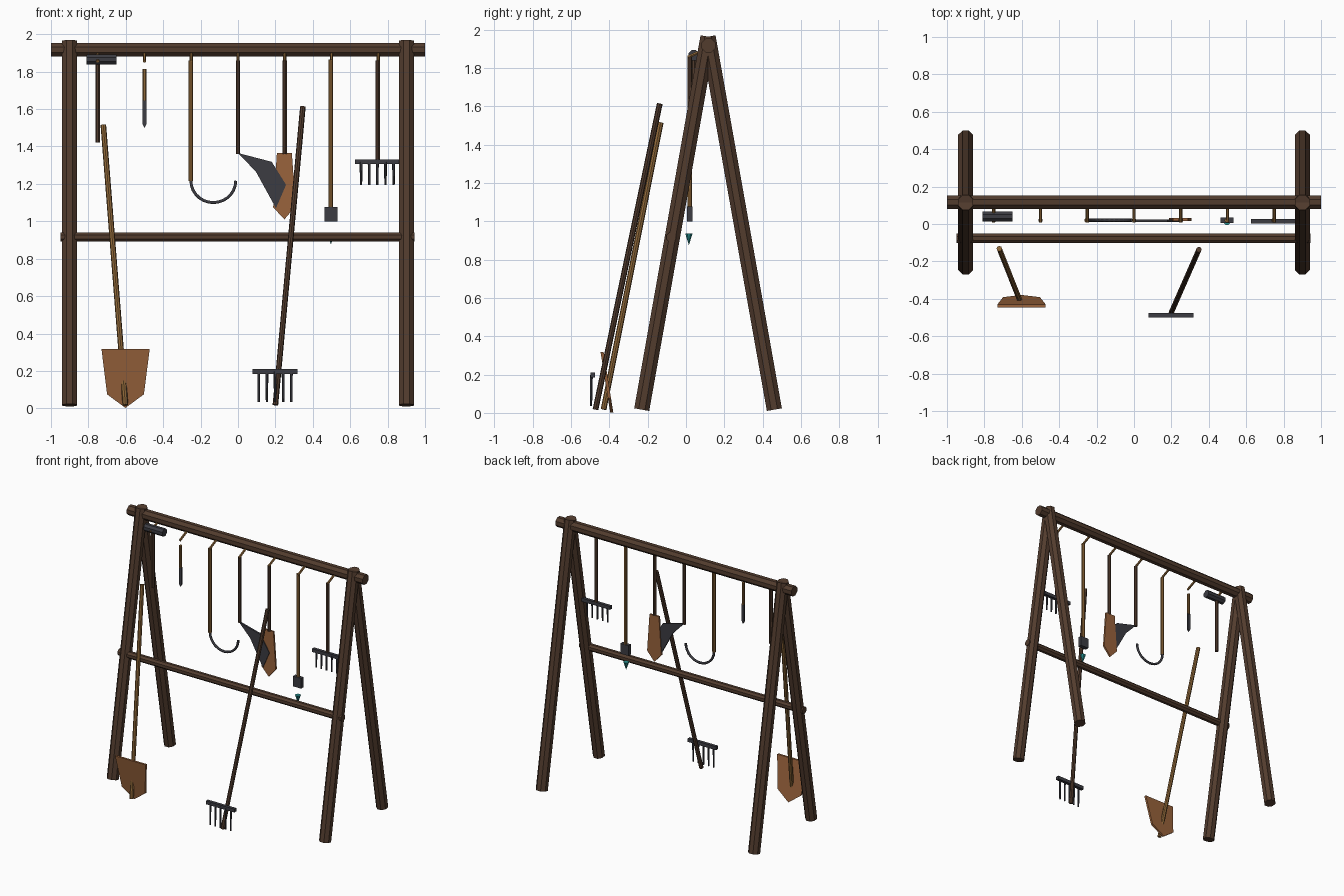
import bpy, bmesh, math
from mathutils import Vector, Matrix

if "Cube" in bpy.data.objects:
    bpy.data.objects.remove(bpy.data.objects["Cube"])


def mat(name, rgb):
    m = bpy.data.materials.new(name)
    m.diffuse_color = (*rgb, 1)
    m.use_nodes = True
    m.node_tree.nodes["Principled BSDF"].inputs["Base Color"].default_value = m.diffuse_color
    return m


DARK = mat("dark_wood", (0.085, 0.045, 0.027))
TAN = mat("pale_wood", (0.27, 0.135, 0.04))
IRON = mat("iron", (0.045, 0.045, 0.055))
COPPER = mat("copper", (0.32, 0.125, 0.045))
TEAL = mat("teal", (0.02, 0.28, 0.28))


def finish(name, bm, m):
    bmesh.ops.recalc_face_normals(bm, faces=bm.faces)
    me = bpy.data.meshes.new(name)
    bm.to_mesh(me)
    bm.free()
    me.materials.append(m)
    ob = bpy.data.objects.new(name, me)
    bpy.context.collection.objects.link(ob)
    return ob


def pole(name, a, b, r, m, r2=None, sides=8):
    """Faceted pole from a to b, optionally tapering to r2."""
    a, b = Vector(a), Vector(b)
    d = b - a
    bm = bmesh.new()
    turn = d.to_track_quat('Z', 'Y').to_matrix().to_4x4()
    spin = Matrix.Rotation(math.pi / sides, 4, 'Z')
    bmesh.ops.create_cone(bm, cap_ends=True, segments=sides, radius1=r,
                          radius2=r if r2 is None else r2, depth=d.length,
                          matrix=Matrix.Translation((a + b) / 2) @ turn @ spin)
    return finish(name, bm, m)


def box(name, c, size, m):
    bm = bmesh.new()
    bmesh.ops.create_cube(bm, size=1, matrix=Matrix.Translation(c) @ Matrix.Diagonal((*size, 1)))
    return finish(name, bm, m)


def plate(name, pts, y, t, m, slope=0.0):
    """Flat blade from an x-z outline; y shifts with height by slope."""
    bm = bmesh.new()
    f = bm.faces.new([bm.verts.new((x, y + slope * z - t / 2, z)) for x, z in pts])
    ext = bmesh.ops.extrude_face_region(bm, geom=[f])
    moved = [v for v in ext["geom"] if isinstance(v, bmesh.types.BMVert)]
    bmesh.ops.translate(bm, verts=moved, vec=(0, t, 0))
    return finish(name, bm, m)


def rake_head(name, x, y, z, drop):
    box(name + "_bar", (x, y, z), (0.24, 0.024, 0.026), IRON)
    for i in range(5):
        tx = x + (i - 2) * 0.0435
        pole(f"{name}_tine_{i + 1}", (tx, y - 0.006, z), (tx, y - 0.008, z - drop), 0.008, IRON, 0.006, 6)


# A-frame stand
for side, x in (("left", -0.9), ("right", 0.9)):
    pole(side + "_front_leg", (x, -0.231, 0.017), (x, 0.115, 1.963), 0.043, DARK)
    pole(side + "_back_leg", (x, 0.461, 0.017), (x, 0.115, 1.963), 0.043, DARK)
pole("ridge_beam", (-1, 0.117, 1.917), (1, 0.117, 1.917), 0.039, DARK)
pole("cross_rail", (-0.95, -0.077, 0.916), (0.945, -0.077, 0.916), 0.027, DARK)

# Pegs under the beam
for i in range(7):
    x = -0.75 + i * 0.25
    pole(f"peg_{i + 1}", (x, 0.1, 1.897), (x, 0.01, 1.856), 0.009, TAN, sides=6)

# Mallet
pole("mallet_handle", (-0.75, 0.04, 1.42), (-0.75, 0.04, 1.86), 0.014, DARK)
pole("mallet_head", (-0.81, 0.04, 1.865), (-0.65, 0.04, 1.865), 0.03, IRON)

# Small knife
pole("knife_handle", (-0.5, 0.02, 1.645), (-0.5, 0.02, 1.815), 0.011, TAN)
plate("knife_blade", [(-0.511, 1.65), (-0.511, 1.52), (-0.5, 1.5), (-0.489, 1.52), (-0.489, 1.65)],
      0.02, 0.012, IRON)

# Sickle with curved blade
pole("sickle_handle", (-0.252, 0.02, 1.215), (-0.252, 0.02, 1.86), 0.013, TAN)
cu = bpy.data.curves.new("sickle_blade", 'CURVE')
cu.dimensions = '3D'
cu.bevel_depth = 0.009
cu.bevel_resolution = 1
cu.use_fill_caps = True
sp = cu.splines.new('POLY')
sp.points.add(14)
for i, p in enumerate(sp.points):
    a = math.pi * (1 + i / 14)
    p.co = (-0.132 + 0.12 * math.cos(a), 0.02, 1.217 + 0.117 * math.sin(a), 1)
sickle = bpy.data.objects.new("sickle_blade", cu)
bpy.context.collection.objects.link(sickle)
cu.materials.append(IRON)

# Hoe
pole("hoe_handle", (0, 0.02, 1.36), (0, 0.02, 1.86), 0.013, DARK)
plate("hoe_blade", [(0, 1.365), (0.18, 1.318), (0.257, 1.195), (0.203, 1.07), (0.096, 1.265)],
      0.018, 0.014, IRON)

# Hanging spade
pole("spade_handle", (0.25, 0.02, 1.36), (0.25, 0.02, 1.86), 0.013, DARK)
plate("spade_blade", [(0.208, 1.365), (0.288, 1.365), (0.308, 1.08), (0.248, 1.01), (0.188, 1.075)],
      0.024, 0.014, COPPER)

# Long pole with socket and hanging point
pole("dibber_handle", (0.497, 0.02, 1.07), (0.497, 0.02, 1.865), 0.013, TAN)
box("dibber_socket", (0.497, 0.02, 1.037), (0.07, 0.03, 0.078), IRON)
pole("dibber_point", (0.497, 0.015, 0.937), (0.497, 0.015, 0.875), 0.021, TEAL, 0.0)

# Hanging rake
pole("small_rake_handle", (0.747, 0.02, 1.33), (0.747, 0.02, 1.86), 0.013, DARK)
rake_head("small_rake", 0.745, 0.016, 1.318, 0.124)

# Shovel leaning at the left
pole("shovel_handle", (-0.602, -0.43, 0.018), (-0.72, -0.132, 1.515), 0.015, TAN)
plate("shovel_blade", [(-0.73, 0.318), (-0.472, 0.318), (-0.503, 0.075), (-0.602, 0.002), (-0.70, 0.075)],
      -0.387, 0.016, COPPER, -0.16)

# Rake leaning at the right
pole("large_rake_handle", (0.2, -0.472, 0.018), (0.347, -0.137, 1.613), 0.015, DARK)
rake_head("large_rake", 0.198, -0.487, 0.197, 0.162)
